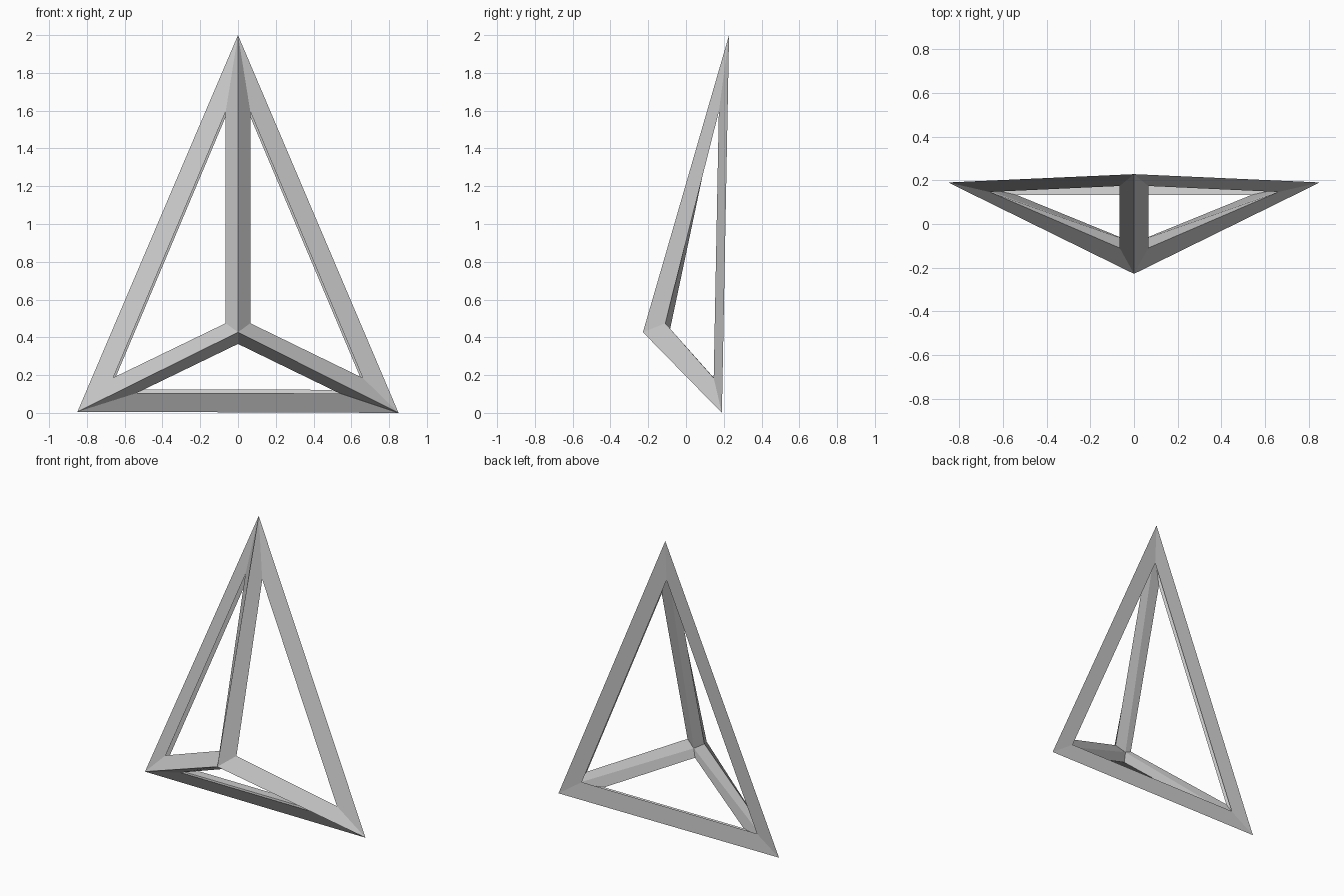
import bpy, bmesh, math
from itertools import combinations
from mathutils import Vector

if "Cube" in bpy.data.objects:
    bpy.data.objects.remove(bpy.data.objects["Cube"])

INSET = 0.074   # half thickness of the bars

# centreline corners: top, front, left, right
base = [Vector(p) for p in ((0, .218, 1.912), (0, -.157, .431),
                            (-.787, .182, .05), (.787, .182, .048))]
# outer corner points; the inner ones mirror them through the centreline
outer = [Vector(p) for p in ((0, .228, 2.0), (0, -.228, .427),
                             (-.85, .19, .006), (.85, .19, 0))]

bm = bmesh.new()
out_v = [bm.verts.new(o) for o in outer]
in_v = [bm.verts.new(2 * b - o) for b, o in zip(base, outer)]


def inset_corner(i, j, k):
    """Opening corner near i, a fixed distance from edges i-j and i-k."""
    u = (base[j] - base[i]).normalized()
    v = (base[k] - base[i]).normalized()
    half = u.angle(v) / 2
    return bm.verts.new(base[i] + (u + v).normalized() * INSET / math.sin(half))


# each side gets a triangular opening, with outer and inner bar facets
for tri in combinations(range(4), 3):
    hole = {i: inset_corner(i, *[n for n in tri if n != i]) for i in tri}
    for a, b in combinations(tri, 2):
        bm.faces.new((out_v[a], out_v[b], hole[b], hole[a]))
        bm.faces.new((in_v[a], hole[a], hole[b], in_v[b]))

bmesh.ops.recalc_face_normals(bm, faces=bm.faces[:])
mesh = bpy.data.meshes.new("pyramid_frame")
bm.to_mesh(mesh)
bm.free()
bpy.context.collection.objects.link(bpy.data.objects.new("pyramid_frame", mesh))
